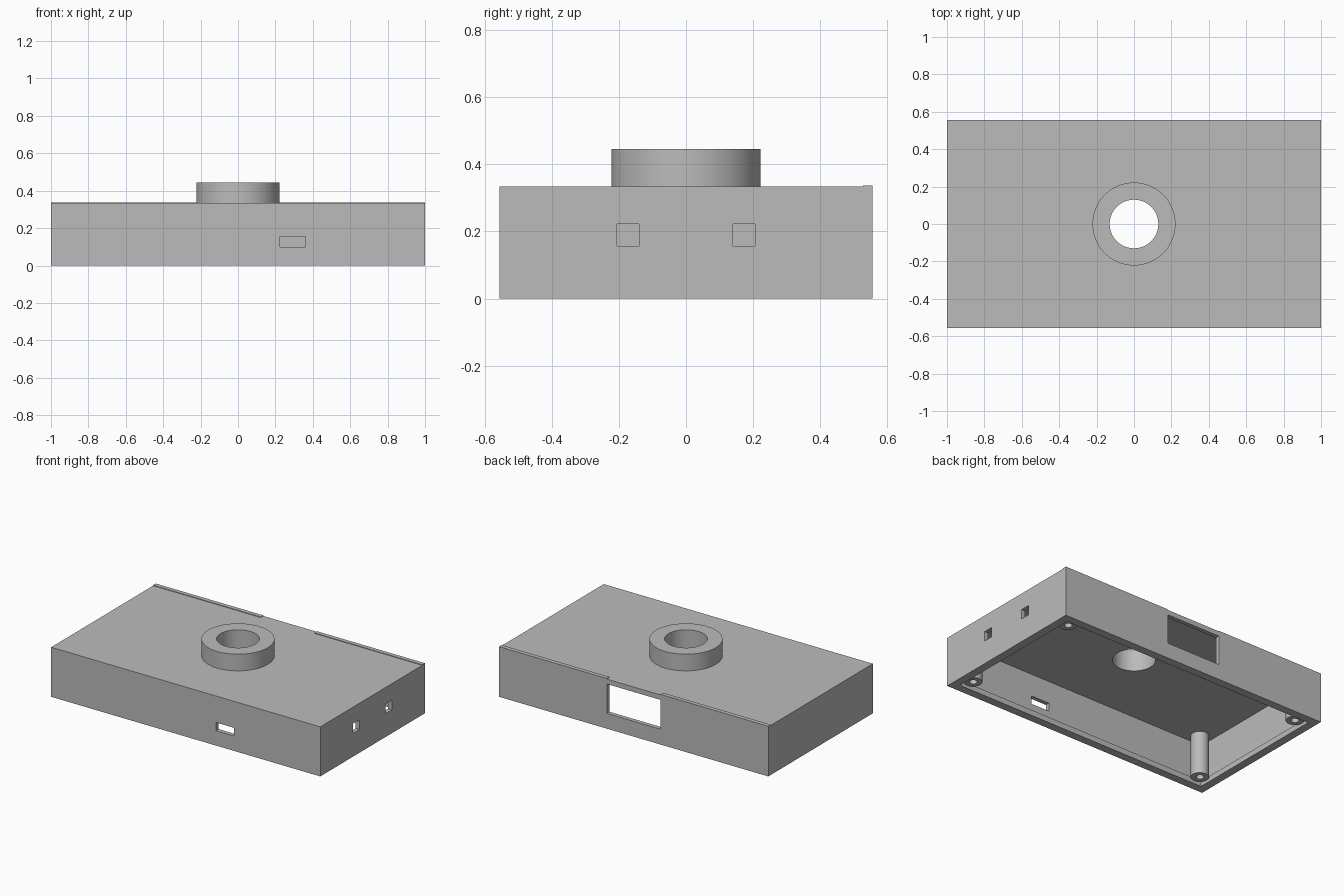
import bpy
import bmesh
import math
from mathutils import Matrix

cube = bpy.data.objects.get("Cube")
if cube:
    bpy.data.objects.remove(cube, do_unlink=True)

# Overall sizes
HX, HY, TOP = 1.0, 0.555, 0.333
WALL, LIP, LIP_H = 0.028, 0.055, 0.037
RING_R, HOLE_R, RING_TOP = 0.222, 0.13, 0.445
SEG = 64

grey = bpy.data.materials.new("Plain grey")
grey.use_nodes = True
grey.diffuse_color = (0.5, 0.5, 0.5, 1)
grey.node_tree.nodes["Principled BSDF"].inputs["Base Color"].default_value = (0.5, 0.5, 0.5, 1)


def make_object(name, bm):
    bmesh.ops.recalc_face_normals(bm, faces=bm.faces)
    mesh = bpy.data.meshes.new(name)
    bm.to_mesh(mesh)
    bm.free()
    mesh.materials.append(grey)
    obj = bpy.data.objects.new(name, mesh)
    bpy.context.collection.objects.link(obj)
    return obj


def box(name, x, y, z):
    """Box from (min, max) pairs."""
    bm = bmesh.new()
    bmesh.ops.create_cube(bm, size=1)
    for v in bm.verts:
        v.co = [r[0] if c < 0 else r[1] for c, r in zip(v.co, (x, y, z))]
    return make_object(name, bm)


def lathe(name, profile, segments, x=0, y=0):
    """Spin a (radius, z) profile around an upright axis."""
    bm = bmesh.new()
    verts = [bm.verts.new((r, 0, z)) for r, z in profile]
    edges = [bm.edges.new(pair) for pair in zip(verts, verts[1:])]
    bmesh.ops.spin(bm, geom=verts + edges, cent=(0, 0, 0), axis=(0, 0, 1),
                   angle=2 * math.pi, steps=segments, use_duplicate=False)
    bmesh.ops.remove_doubles(bm, verts=bm.verts, dist=1e-5)
    bmesh.ops.translate(bm, verts=bm.verts, vec=(x, y, 0))
    return make_object(name, bm)


def select(obj):
    bpy.ops.object.select_all(action="DESELECT")
    obj.select_set(True)
    bpy.context.view_layer.objects.active = obj


def cut(target, cutter):
    cutter.hide_render = True
    select(target)
    mod = target.modifiers.new("Cut", "BOOLEAN")
    mod.operation, mod.solver, mod.object = "DIFFERENCE", "EXACT", cutter
    bpy.ops.object.modifier_apply(modifier=mod.name)
    bpy.data.objects.remove(cutter, do_unlink=True)


def smooth(obj):
    select(obj)
    bpy.ops.object.shade_smooth_by_angle(angle=math.radians(30))


# Hollow case, open underneath, with a thicker lip around the opening
case = box("case_shell", (-HX, HX), (-HY, HY), (0, TOP))
ix, iy = HX - WALL, HY - WALL
lx, ly = HX - LIP, HY - LIP
cut(case, box("cavity", (-ix, ix), (-iy, iy), (LIP_H, TOP - WALL)))
cut(case, box("bottom_opening", (-lx, lx), (-ly, ly), (-0.1, LIP_H + 0.05)))

# Back window, front slot and two small side ports
cut(case, box("back_window", (-0.2, 0.2), (HY - 0.045, HY + 0.1), (0.103, 0.3)))
cut(case, box("front_slot", (0.225, 0.36), (-HY - 0.1, -HY + 0.045), (0.1, 0.155)))
for y0, y1 in ((-0.205, -0.14), (0.14, 0.205)):
    cut(case, box("side_port", (HX - 0.045, HX + 0.1), (y0, y1), (0.157, 0.222)))

# Round hole through the roof
bm = bmesh.new()
bmesh.ops.create_cone(bm, cap_ends=True, segments=SEG, radius1=HOLE_R, radius2=HOLE_R,
                      depth=0.2, matrix=Matrix.Translation((0, 0, TOP)))
cut(case, make_object("roof_hole", bm))
smooth(case)

# Raised collar around the hole
collar = lathe("collar_ring", [(HOLE_R, TOP), (HOLE_R, RING_TOP),
                               (RING_R, RING_TOP), (RING_R, TOP)], SEG)
smooth(collar)

# Low ridges along the back edge, either side of the window
for name, x0, x1 in (("right_back_ridge", -HX, -0.2), ("left_back_ridge", 0.2, HX)):
    box(name, (x0, x1), (HY - WALL, HY), (TOP - 0.005, TOP + 0.004))

# Screw posts with blind holes in the corners
post_profile = [(0, 0.25), (0.024, 0.25), (0.024, 0.019), (0.055, 0.019), (0.055, TOP - WALL + 0.005)]
for side, sx in (("right", -1), ("left", 1)):
    for end, sy in (("front", -1), ("back", 1)):
        smooth(lathe(f"{end}_{side}_post", post_profile, 32,
                     sx * (HX - 0.111), sy * (HY - 0.111)))
